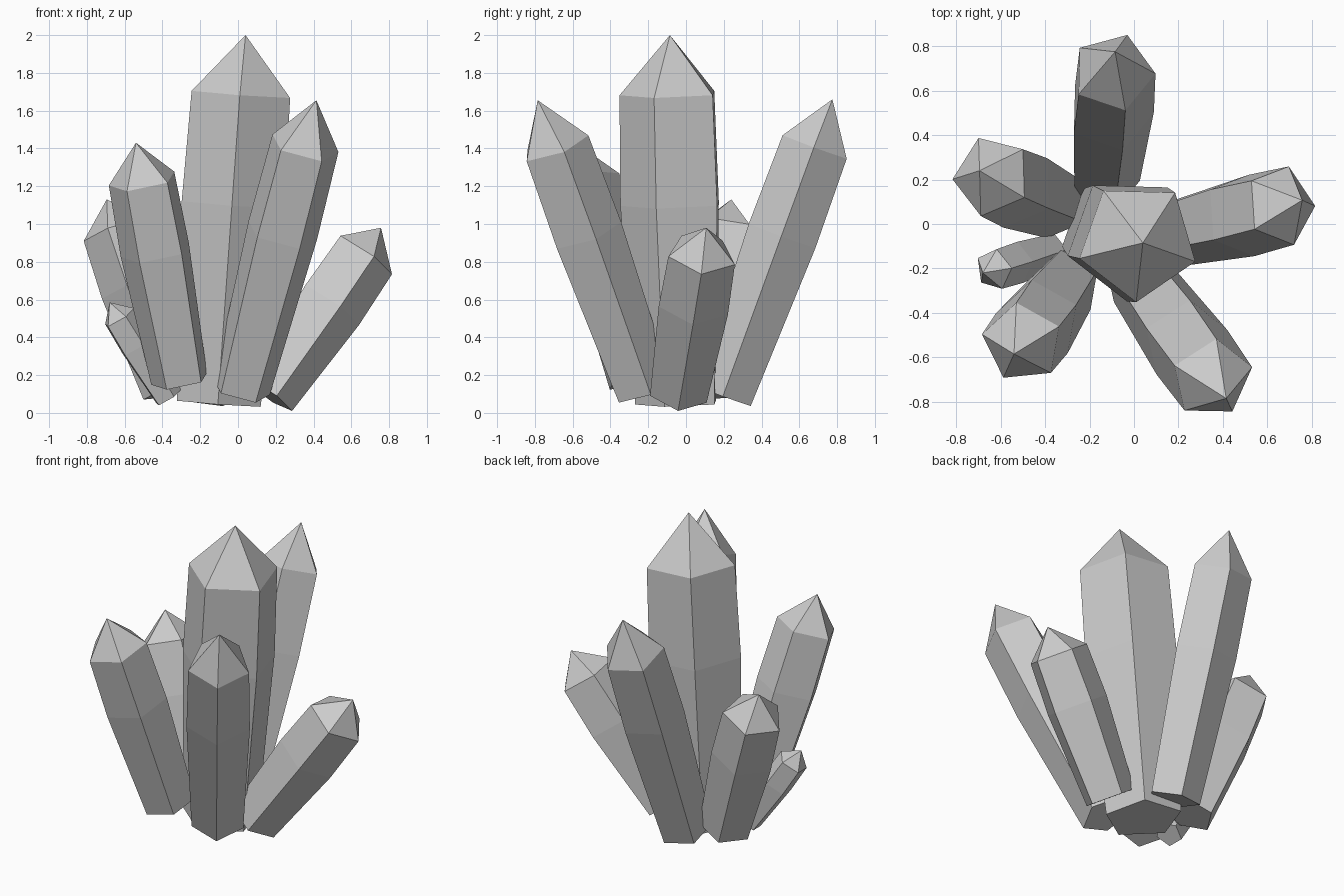
import bpy, bmesh, math
from mathutils import Vector

if "Cube" in bpy.data.objects:
    bpy.data.objects.remove(bpy.data.objects["Cube"])

SIDES = 5
# (fraction of the length, fraction of the radius) for base, waist, shoulder
RINGS = [(0.0, 0.85), (0.54, 1.04), (0.84, 1.0)]


def crystal(name, base, tip, radius, corner):
    """Tapered five-sided prism with a pointed cap; one edge faces 'corner'."""
    base, tip = Vector(base), Vector(tip)
    axis = (tip - base).normalized()
    u = Vector(corner) - base.lerp(tip, RINGS[-1][0])
    u = (u - axis * u.dot(axis)).normalized()
    v = axis.cross(u)

    bm = bmesh.new()
    rings = []
    for f, k in RINGS:
        c = base.lerp(tip, f)
        ring = []
        for i in range(SIDES):
            a = 2 * math.pi * i / SIDES
            ring.append(bm.verts.new(c + (u * math.cos(a) + v * math.sin(a)) * radius * k))
        rings.append(ring)
    point = bm.verts.new(tip)

    bm.faces.new(rings[0][::-1])
    for i in range(SIDES):
        j = (i + 1) % SIDES
        for lo, hi in zip(rings, rings[1:]):
            bm.faces.new((lo[i], lo[j], hi[j], hi[i]))
        bm.faces.new((rings[-1][i], rings[-1][j], point))
    bmesh.ops.recalc_face_normals(bm, faces=bm.faces)

    mesh = bpy.data.meshes.new(name)
    bm.to_mesh(mesh)
    bm.free()
    obj = bpy.data.objects.new(name, mesh)
    bpy.context.collection.objects.link(obj)
    return obj


# Tall middle crystal
crystal("centre_crystal", (-0.10, -0.035, 0.05), (0.04, -0.085, 2.0), 0.275, (0.01, -0.34, 1.68))

# Ring of leaning crystals
crystal("front_right_crystal", (0.015, -0.23, 0.12), (0.415, -0.785, 1.655), 0.19, (0.53, -0.64, 1.37))
crystal("back_crystal", (-0.135, 0.20, 0.09), (-0.085, 0.775, 1.66), 0.19, (0.095, 0.675, 1.40))
crystal("right_crystal", (0.155, -0.04, 0.10), (0.757, 0.107, 0.98), 0.187, (0.81, 0.08, 0.73))
crystal("front_left_crystal", (-0.305, -0.27, 0.17), (-0.54, -0.585, 1.43), 0.187, (-0.685, -0.495, 1.20))
crystal("back_left_crystal", (-0.35, 0.09, 0.12), (-0.695, 0.24, 1.13), 0.187, (-0.815, 0.20, 0.90))

# Small side crystal
crystal("small_crystal", (-0.37, -0.12, 0.08), (-0.68, -0.22, 0.585), 0.095, (-0.69, -0.155, 0.46))
